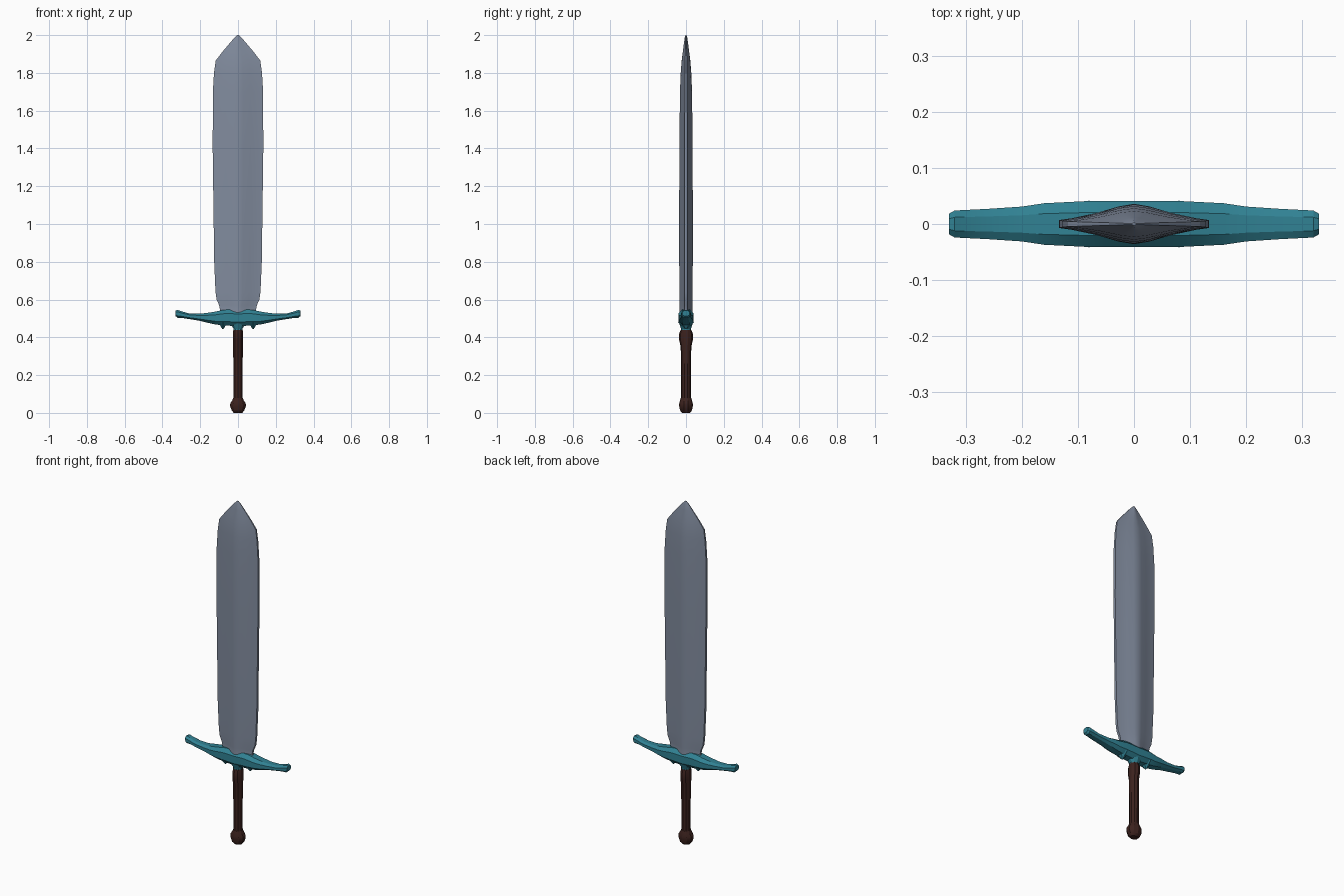
import bpy, bmesh, math

if "Cube" in bpy.data.objects:
    bpy.data.objects.remove(bpy.data.objects["Cube"])


def material(name, rgb):
    m = bpy.data.materials.new(name)
    m.diffuse_color = (*rgb, 1)
    m.use_nodes = True
    m.node_tree.nodes["Principled BSDF"].inputs["Base Color"].default_value = m.diffuse_color
    return m


def loft(name, rings, mat, angle=28):
    """Skin a list of equal-length point rings into a closed solid."""
    bm = bmesh.new()
    vr = [[bm.verts.new(p) for p in ring] for ring in rings]
    n = len(vr[0])
    for a, b in zip(vr, vr[1:]):
        for i in range(n):
            j = (i + 1) % n
            bm.faces.new((a[i], a[j], b[j], b[i]))
    bm.faces.new(vr[0][::-1])
    bm.faces.new(vr[-1])
    bmesh.ops.recalc_face_normals(bm, faces=bm.faces)
    me = bpy.data.meshes.new(name)
    bm.to_mesh(me)
    bm.free()
    ob = bpy.data.objects.new(name, me)
    bpy.context.collection.objects.link(ob)
    me.materials.append(mat)
    bpy.ops.object.select_all(action='DESELECT')
    ob.select_set(True)
    bpy.context.view_layer.objects.active = ob
    bpy.ops.object.shade_smooth_by_angle(angle=math.radians(angle))
    return ob


def column(name, profile, section, mat, angle=28):
    """Loft along z: profile rows are (z, x half width, y half depth)."""
    rings = [[(sx * rx, sy * ry, z) for sx, sy in section] for z, rx, ry in profile]
    return loft(name, rings, mat, angle)


def circle(n):
    return [(math.cos(math.tau * (i + .5) / n), math.sin(math.tau * (i + .5) / n)) for i in range(n)]


steel = material("steel", (0.22, 0.26, 0.34))
teal = material("teal", (0.03, 0.22, 0.29))
leather = material("leather", (0.045, 0.016, 0.013))

# Blade: flattened diamond section with slightly hollow faces and blunt edges
quarter = [(1, .2), (.82, .3), (.5, .56), (.2, .88), (0, 1)]
half = quarter + [(-x, y) for x, y in quarter[-2::-1]]
diamond = half + [(-x, -y) for x, y in half]
column("blade", [
    (.51, .12, .036), (.545, .095, .034), (.57, .1, .034), (.60, .113, .034),
    (.64, .119, .034), (.80, .126, .036), (1.1, .13, .036), (1.4, .134, .035),
    (1.7, .133, .032), (1.80, .127, .028), (1.865, .118, .023), (1.91, .084, .017),
    (1.95, .05, .012), (1.985, .02, .007), (2.0, .004, .003)], diamond, steel)

# Crossguard: octagonal bar lofted along x; rows are (x, bottom z, top z, y half depth)
side = [(0, .458, .546, .041), (.05, .462, .547, .041), (.08, .464, .545, .041),
        (.12, .468, .536, .039), (.16, .477, .530, .037), (.20, .487, .525, .031),
        (.26, .497, .527, .027), (.30, .503, .538, .025), (.32, .503, .545, .024),
        (.33, .512, .542, .018)]
bar = [(-x, b, t, d) for x, b, t, d in side[:0:-1]] + side
bevel = [(1, .5), (.5, 1), (-.5, 1), (-1, .5), (-1, -.5), (-.5, -1), (.5, -1), (1, -.5)]
loft("crossguard", [[(x, sy * d, (b + t) / 2 + sz * (t - b) / 2) for sy, sz in bevel]
                    for x, b, t, d in bar], teal)

# Small downward spurs under the guard
for s, label in ((-1, "left"), (1, "right")):
    loft(label + "_spur", [[(s * .08 + cx * r, cy * r * 1.4, z) for cx, cy in circle(6)]
                           for z, r in ((.48, .03), (.46, .015), (.443, .003))], teal)

# Collar joining guard and grip
column("collar", [(.425, .025, .03), (.445, .024, .026), (.475, .045, .036)], circle(10), teal)

# Grip, swelling front to back at its top
column("grip", [(.05, .026, .027), (.10, .0255, .026), (.25, .026, .027), (.35, .027, .028),
                (.385, .028, .036), (.42, .028, .036), (.44, .026, .028)], circle(10), leather)

# Pommel
column("pommel", [(0, .024, .02), (.012, .034, .031), (.035, .044, .036), (.05, .043, .036),
                  (.068, .031, .031), (.08, .026, .027)], circle(10), leather)
